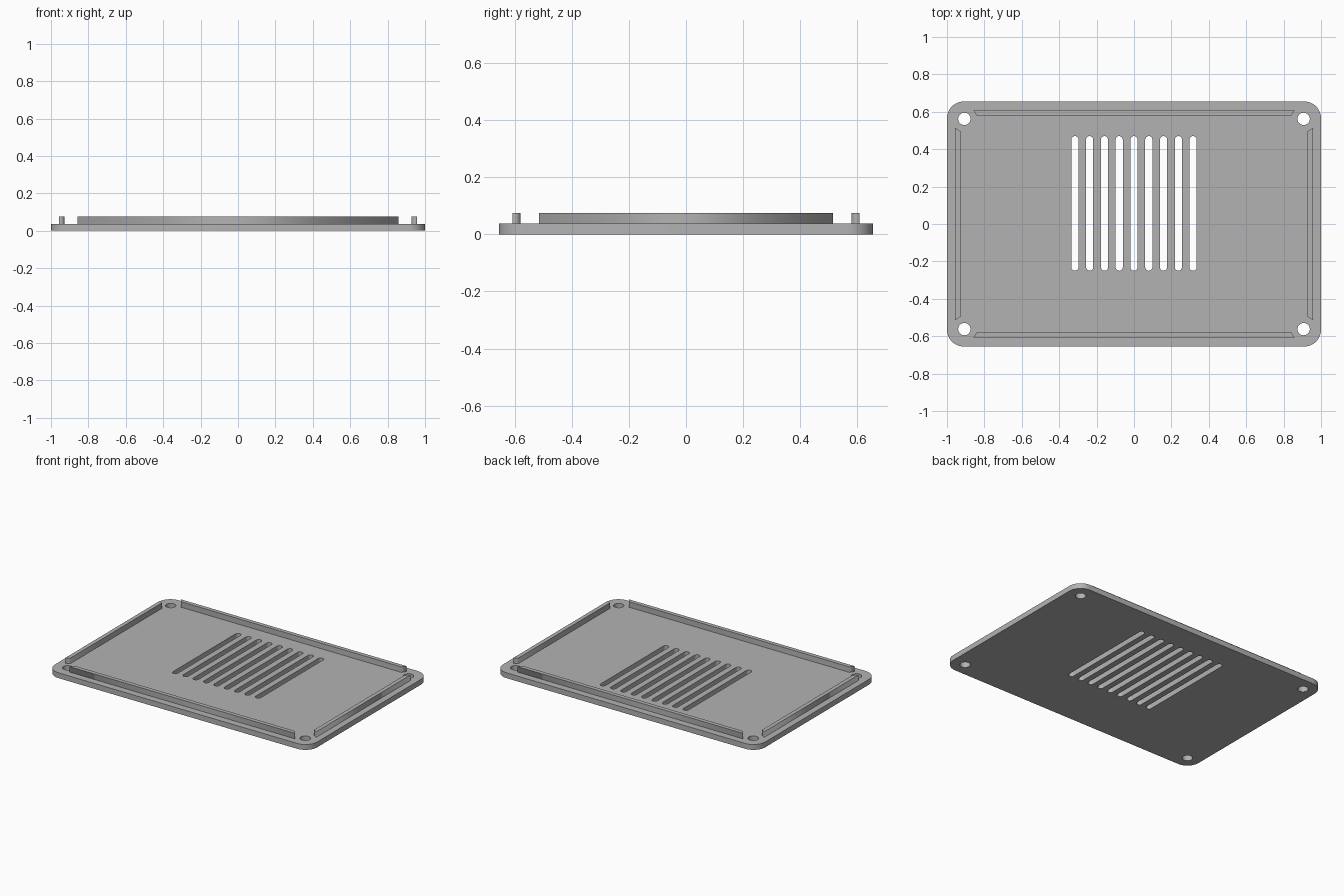
import bpy, bmesh, math

if "Cube" in bpy.data.objects:
    bpy.data.objects.remove(bpy.data.objects["Cube"], do_unlink=True)

LENGTH, WIDTH, THICK, TOP = 2.0, 1.31, 0.037, 0.075

grey = bpy.data.materials.new("plain_grey")
grey.use_nodes = True
colour = (0.45, 0.45, 0.45, 1)
grey.diffuse_color = colour
grey.node_tree.nodes["Principled BSDF"].inputs["Base Color"].default_value = colour


def rounded_rect(cx, cy, w, h, r, seg):
    """Outline of a rectangle with round corners; also makes circles and slots."""
    pts = []
    for k, (sx, sy) in enumerate([(1, 1), (-1, 1), (-1, -1), (1, -1)]):
        for i in range(seg + 1):
            a = (k + i / seg) * math.pi / 2
            p = (cx + sx * (w / 2 - r) + r * math.cos(a),
                 cy + sy * (h / 2 - r) + r * math.sin(a))
            if not pts or math.dist(p, pts[-1]) > 1e-5:
                pts.append(p)
    if math.dist(pts[0], pts[-1]) < 1e-5:
        pts.pop()
    return pts


def extrude_outlines(name, outlines, z0, z1):
    """Solid from filled outlines; inner outlines become through holes."""
    curve = bpy.data.curves.new(name + "_outline", "CURVE")
    curve.dimensions = "2D"
    curve.fill_mode = "BOTH"
    curve.extrude = (z1 - z0) / 2
    for pts in outlines:
        spline = curve.splines.new("POLY")
        spline.points.add(len(pts) - 1)
        for point, (x, y) in zip(spline.points, pts):
            point.co = (x, y, 0, 1)
        spline.use_cyclic_u = True
    helper = bpy.data.objects.new(name + "_helper", curve)
    bpy.context.collection.objects.link(helper)
    deps = bpy.context.evaluated_depsgraph_get()
    mesh = bpy.data.meshes.new_from_object(helper.evaluated_get(deps))
    bpy.data.objects.remove(helper, do_unlink=True)
    bpy.data.curves.remove(curve)

    bm = bmesh.new()
    bm.from_mesh(mesh)
    bmesh.ops.remove_doubles(bm, verts=bm.verts, dist=1e-5)
    bmesh.ops.translate(bm, verts=bm.verts, vec=(0, 0, (z0 + z1) / 2))
    bmesh.ops.recalc_face_normals(bm, faces=bm.faces)
    bm.to_mesh(mesh)
    bm.free()
    mesh.materials.clear()
    mesh.materials.append(grey)
    obj = bpy.data.objects.new(name, mesh)
    bpy.context.collection.objects.link(obj)
    return obj


# Base plate with screw holes and vent slots
outlines = [rounded_rect(0, 0, LENGTH, WIDTH, 0.09, 12)]
for sx in (-1, 1):
    for sy in (-1, 1):
        outlines.append(rounded_rect(sx * 0.907, sy * 0.562, 0.066, 0.066, 0.033, 8))
for i in range(-4, 5):
    outlines.append(rounded_rect(i * 0.079, 0.11, 0.038, 0.72, 0.019, 6))
plate = extrude_outlines("base_plate", outlines, 0, THICK)
bpy.ops.object.select_all(action="DESELECT")
plate.select_set(True)
bpy.context.view_layer.objects.active = plate
bpy.ops.object.shade_smooth_by_angle(angle=math.radians(30))


# Locating ridges with angled ends, longer on the outer side
def ridge(name, half, inner, outer, side, along_x):
    pts = [(-half, outer), (half, outer), (half - 0.018, inner), (-half + 0.018, inner)]
    pts = [(u, side * v) if along_x else (side * v, u) for u, v in pts]
    extrude_outlines(name, [pts], THICK, TOP)


ridge("front_ridge", 0.859, 0.579, 0.607, -1, True)
ridge("back_ridge", 0.859, 0.579, 0.607, 1, True)
ridge("left_ridge", 0.514, 0.928, 0.956, 1, False)
ridge("right_ridge", 0.514, 0.928, 0.956, -1, False)
